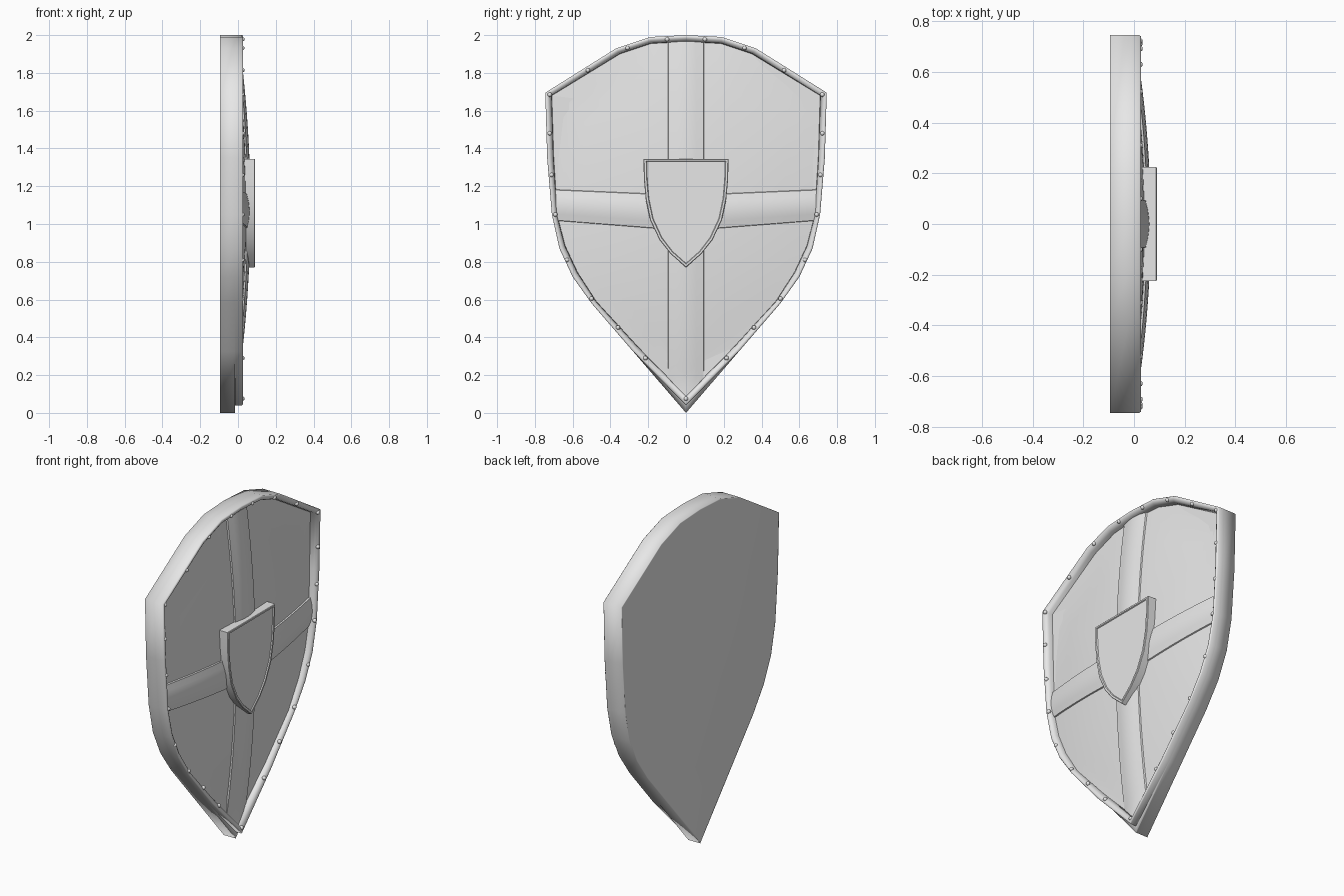
import bpy, bmesh, math
from mathutils import Vector

if "Cube" in bpy.data.objects:
    bpy.data.objects.remove(bpy.data.objects["Cube"])

steel = bpy.data.materials.new("light grey steel")
steel.diffuse_color = (0.8, 0.8, 0.8, 1)
steel.use_nodes = True
steel.node_tree.nodes["Principled BSDF"].inputs["Base Color"].default_value = steel.diffuse_color


def finish(bm, name, angle=35):
    bmesh.ops.remove_doubles(bm, verts=bm.verts, dist=0.0002)
    bmesh.ops.recalc_face_normals(bm, faces=bm.faces)
    me = bpy.data.meshes.new(name)
    bm.to_mesh(me)
    bm.free()
    ob = bpy.data.objects.new(name, me)
    bpy.context.collection.objects.link(ob)
    me.materials.append(steel)
    bpy.ops.object.select_all(action='DESELECT')
    ob.select_set(True)
    bpy.context.view_layer.objects.active = ob
    bpy.ops.object.shade_smooth_by_angle(angle=math.radians(angle))
    return ob


def mirror(half):
    """Half outline from top to tip -> closed outline, mirrored in y."""
    return half + [(-y, z) for y, z in reversed(half) if y > 0]


def lerp(a, b, t):
    return [(p[0] + (q[0] - p[0]) * t, p[1] + (q[1] - p[1]) * t) for p, q in zip(a, b)]


def skin(loops, name, cap_first=True, cap_last=True, angle=35):
    """Join successive (outline, x) loops; x may be a number or a function."""
    bm = bmesh.new()
    rings = [[bm.verts.new((x(y, z) if callable(x) else x, y, z)) for y, z in o] for o, x in loops]
    n = len(rings[0])
    for a, b in zip(rings, rings[1:]):
        for i in range(n):
            bm.faces.new((a[i], a[(i + 1) % n], b[(i + 1) % n], b[i]))
    if cap_first:
        bm.faces.new(rings[0])
    if cap_last:
        bm.faces.new(rings[-1])
    return finish(bm, name, angle)


def dome(y, z):
    return -0.018 + 0.064 * (1 - min(1, (y / 0.74) ** 2 + ((z - 1.08) / 0.92) ** 2))


# Outlines of the shield
outer_half = [(0, 2), (0.19, 1.99), (0.37, 1.93), (0.745, 1.695), (0.735, 1.35), (0.71, 1.05),
              (0.67, 0.87), (0.60, 0.72), (0.50, 0.58), (0.28, 0.325), (0, 0)]
inner_half = [(0, 1.965), (0.185, 1.955), (0.35, 1.90), (0.71, 1.68), (0.70, 1.35), (0.68, 1.04),
              (0.64, 0.885), (0.575, 0.745), (0.475, 0.59), (0.25, 0.345), (0, 0.09)]
outer, inner = mirror(outer_half), mirror(inner_half)
front_outer = mirror(outer_half[:-1] + [(0, 0.04)])

# Rim with flat back and a rounded front that slopes down to the face
skin([(lerp(outer, inner, 0.15), -0.095), (outer, -0.094), (outer, -0.017), (outer, -0.015),
      (front_outer, -0.015), (front_outer, -0.013),
      (front_outer, 0.022), (lerp(front_outer, inner, 0.12), 0.027),
      (lerp(front_outer, inner, 0.4), 0.027), (lerp(front_outer, inner, 0.75), 0.019),
      (lerp(front_outer, inner, 0.93), 0.005), (inner, -0.022)],
     "rim_and_back", cap_last=False, angle=100)

# Domed front face
centre = [(0, 1.08)] * len(inner)
skin([(lerp(inner, centre, i / 12), dome) for i in range(12)], "domed_face")


# Raised cross bands that follow the dome
def band(name, point, steps=32):
    section = [(-1.06, -0.003), (-1.02, 0.007), (-0.92, 0.008), (-0.6, 0.015), (-0.3, 0.018),
               (0, 0.02)]
    section += [(-u, h) for u, h in reversed(section[:-1])]
    bm = bmesh.new()
    rows = []
    for i in range(steps + 1):
        row = []
        for u, h in section:
            y, z = point(i / steps, u)
            row.append(bm.verts.new((dome(y, z) + h, y, z)))
        rows.append(row)
    for a, b in zip(rows, rows[1:]):
        for j in range(len(section) - 1):
            bm.faces.new((a[j], a[j + 1], b[j + 1], b[j]))
    ob = finish(bm, name)
    # keep the open strip facing forward
    if sum(p.normal.x for p in ob.data.polygons) < 0:
        ob.data.flip_normals()


def vertical(t, u):
    y = 0.09 * u
    low = 0.085 + abs(y)
    return y, low + (1.965 - low) * t


def horizontal(t, u):
    y = -0.69 + 1.38 * t
    k = abs(y) / 0.69
    return y, 1.058 + 0.042 * k + u * (0.09 - 0.012 * k)


band("vertical_band", vertical)
band("horizontal_band", horizontal)

# Small shield plate in the middle
plate = mirror([(0.225, 1.345), (0.223, 1.24), (0.213, 1.13), (0.19, 1.02), (0.14, 0.915),
                (0.08, 0.84), (0, 0.77)])
plate_in = mirror([(0.207, 1.33), (0.205, 1.24), (0.196, 1.135), (0.174, 1.03), (0.128, 0.93),
                   (0.073, 0.857), (0, 0.792)])
skin([(plate, 0.01), (plate, 0.087), (lerp(plate, plate_in, 0.2), 0.09),
      (lerp(plate, plate_in, 0.8), 0.09), (plate_in, 0.084)], "centre_plate")

# Rivets around the rim
rivets = mirror([(0.1, 1.978), (0.31, 1.932), (0.52, 1.814), (0.722, 1.685),
                 (0.722, 1.48), (0.712, 1.26), (0.692, 1.05), (0.63, 0.81), (0.50, 0.605),
                 (0.36, 0.452), (0.215, 0.29), (0, 0.075)])
bm = bmesh.new()
for y, z in rivets:
    made = bmesh.ops.create_icosphere(bm, subdivisions=2, radius=0.012)
    bmesh.ops.translate(bm, verts=made["verts"], vec=Vector((0.023, y, z)))
finish(bm, "rivets", 60)
